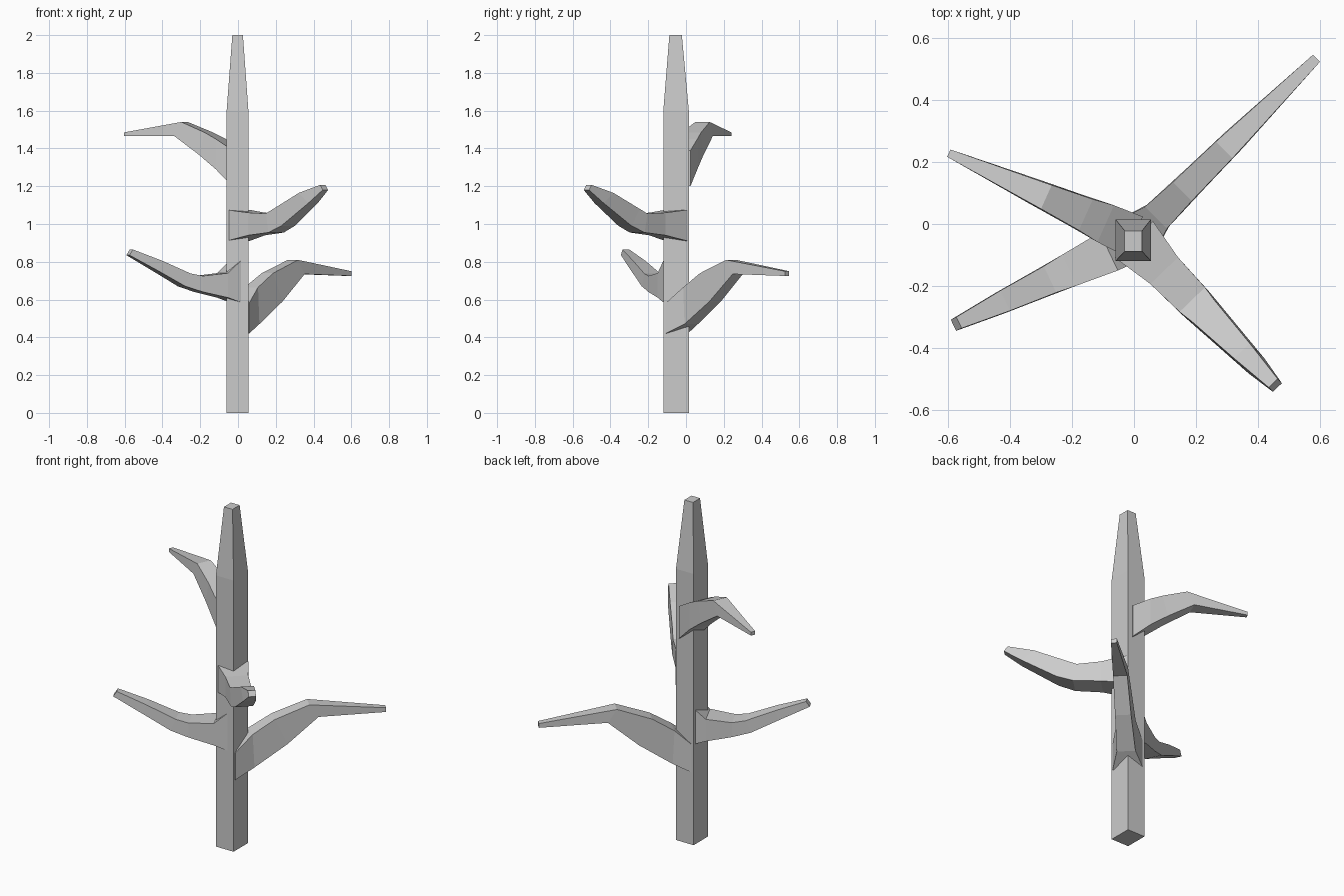
import bpy, bmesh
from math import cos, sin, radians
from mathutils import Vector


def loft(name, rings):
    """Skin a chain of four-point rings and cap both ends."""
    bm = bmesh.new()
    loops = [[bm.verts.new(p) for p in ring] for ring in rings]
    for a, b in zip(loops, loops[1:]):
        for i in range(4):
            j = (i + 1) % 4
            bm.faces.new((a[i], a[j], b[j], b[i]))
    bm.faces.new(loops[0][::-1])
    bm.faces.new(loops[-1])
    bmesh.ops.recalc_face_normals(bm, faces=bm.faces)
    mesh = bpy.data.meshes.new(name)
    bm.to_mesh(mesh)
    bm.free()
    obj = bpy.data.objects.new(name, mesh)
    bpy.context.collection.objects.link(obj)
    return obj


def branch(name, origin_y, azimuth, sections):
    """Section: bottom reach, bottom z, top reach, top z, half width."""
    a = radians(azimuth)
    out = Vector((cos(a), sin(a), 0))
    side = Vector((-sin(a), cos(a), 0))
    origin = Vector((0, origin_y, 0))
    rings = []
    for rb, zb, rt, zt, w in sections:
        low = origin + out * rb + Vector((0, 0, zb))
        top = origin + out * rt + Vector((0, 0, zt))
        rings.append([low - side * w, low + side * w,
                      top + side * w, top - side * w])
    return loft(name, rings)


# Square trunk, tapering near the top
def square(x0, x1, y0, y1, z):
    return [(x0, y0, z), (x1, y0, z), (x1, y1, z), (x0, y1, z)]


loft("trunk", [square(-0.06, 0.055, -0.12, 0.015, 0),
               square(-0.06, 0.055, -0.12, 0.015, 1.6),
               square(-0.03, 0.026, -0.088, -0.022, 2.0)])

# Lowest branch, back right
branch("branch_back_right", -0.05, 44.8, [
    (0.0, 0.42, 0.0, 0.58, 0.083),
    (0.11, 0.47, 0.10, 0.665, 0.05),
    (0.29, 0.59, 0.22, 0.74, 0.043),
    (0.46, 0.735, 0.41, 0.81, 0.038),
    (0.83, 0.725, 0.83, 0.75, 0.016)])

# Second branch, front left
branch("branch_front_left", -0.05, 205.4, [
    (0.0, 0.58, 0.0, 0.82, 0.07),
    (0.09, 0.61, 0.09, 0.74, 0.068),
    (0.23, 0.64, 0.23, 0.725, 0.055),
    (0.33, 0.67, 0.30, 0.738, 0.047),
    (0.48, 0.75, 0.46, 0.805, 0.036),
    (0.645, 0.835, 0.625, 0.865, 0.02)])

# Third branch, front right
branch("branch_front_right", -0.05, -45.9, [
    (0.0, 0.91, 0.0, 1.075, 0.085),
    (0.14, 0.94, 0.14, 1.06, 0.062),
    (0.29, 0.955, 0.27, 1.055, 0.057),
    (0.38, 0.99, 0.32, 1.08, 0.05),
    (0.57, 1.11, 0.50, 1.165, 0.035),
    (0.665, 1.18, 0.645, 1.207, 0.02)])

# Highest branch, back left
branch("branch_back_left", -0.04, 155.8, [
    (0.0, 1.20, 0.0, 1.39, 0.07),
    (0.10, 1.29, 0.10, 1.45, 0.065),
    (0.20, 1.365, 0.17, 1.485, 0.055),
    (0.35, 1.465, 0.31, 1.54, 0.042),
    (0.655, 1.465, 0.655, 1.485, 0.013)])
